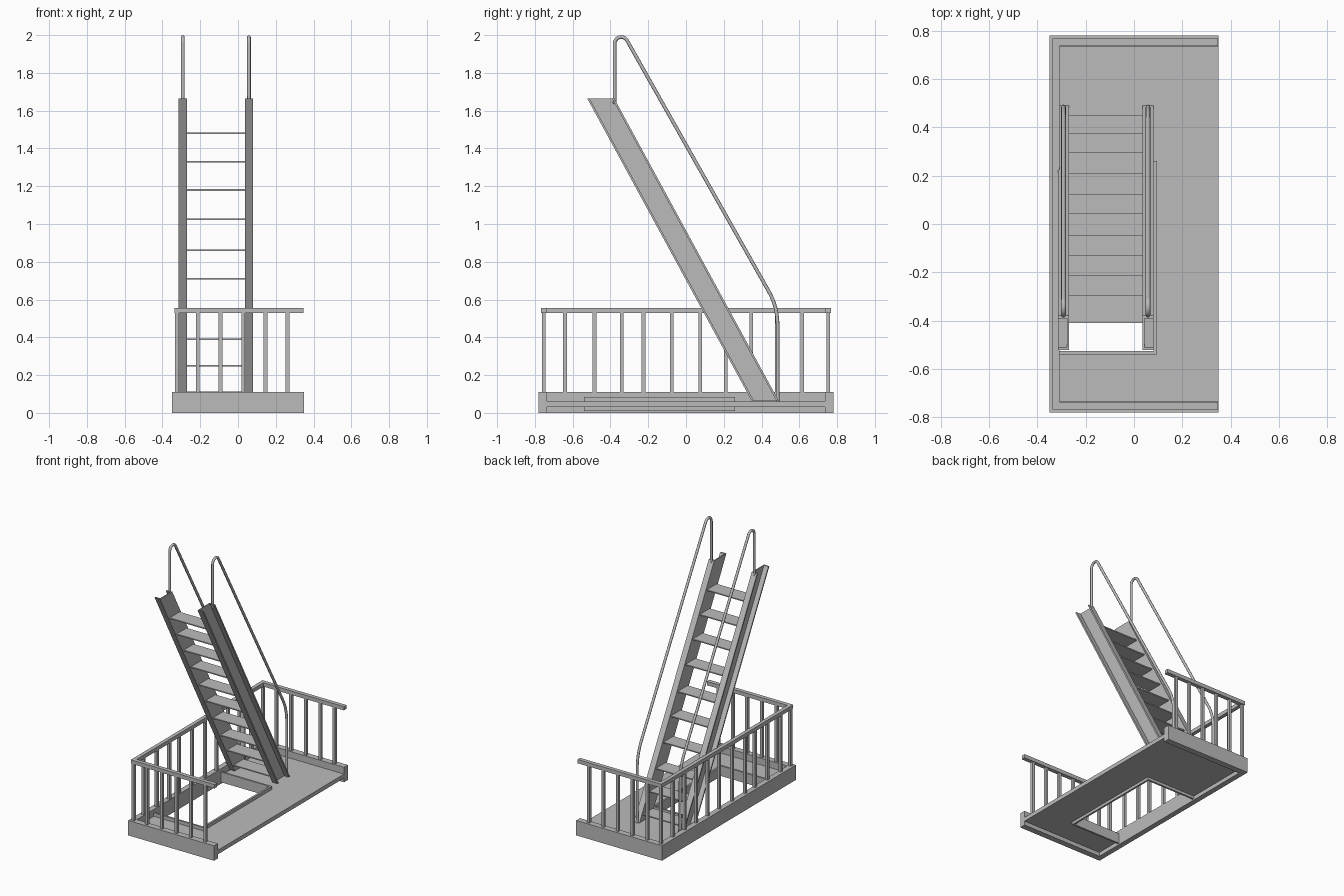
import bpy, bmesh, math
from mathutils import Vector

cube = bpy.data.objects.get("Cube")
if cube:
    bpy.data.objects.remove(cube, do_unlink=True)

steel = bpy.data.materials.new("grey_steel")
steel.use_nodes = True
GREY = (0.5, 0.5, 0.5, 1)
steel.diffuse_color = GREY
steel.node_tree.nodes["Principled BSDF"].inputs["Base Color"].default_value = GREY


def finish(name, bm):
    bmesh.ops.recalc_face_normals(bm, faces=bm.faces)
    mesh = bpy.data.meshes.new(name)
    bm.to_mesh(mesh)
    bm.free()
    mesh.materials.append(steel)
    obj = bpy.data.objects.new(name, mesh)
    bpy.context.collection.objects.link(obj)
    return obj


def prism(name, outline, z0, z1, shift_y=0.0):
    """Extrude a plan outline upward, optionally leaning along y."""
    bm = bmesh.new()
    face = bm.faces.new([bm.verts.new((x, y, z0)) for x, y in outline])
    ext = bmesh.ops.extrude_face_region(bm, geom=[face])
    top = [g for g in ext["geom"] if isinstance(g, bmesh.types.BMVert)]
    bmesh.ops.translate(bm, verts=top, vec=(0, shift_y, z1 - z0))
    return finish(name, bm)


def box(name, x, y, z):
    return prism(name, [(x[0], y[0]), (x[1], y[0]), (x[1], y[1]), (x[0], y[1])], *z)


# Floor plate with the hatch cut out beside the long curb
L, R, END = -0.35, 0.35, 0.78
CURB_X, CURB_Y = -0.31, 0.735
HX, HY0, HY1 = 0.095, -0.54, 0.26
prism("floor", [(CURB_X, -CURB_Y), (R, -CURB_Y), (R, CURB_Y), (CURB_X, CURB_Y),
                (CURB_X, HY1), (HX, HY1), (HX, HY0), (CURB_X, HY0)], 0.03, 0.06)

# Hatch frame standing above and below the floor
T = 0.014
prism("hatch_frame", [(CURB_X, HY0), (HX, HY0), (HX, HY1), (CURB_X, HY1),
                      (CURB_X, HY1 - T), (HX - T, HY1 - T),
                      (HX - T, HY0 + T), (CURB_X, HY0 + T)], 0.01, 0.085)


def u_band(name, x_out, x_in, y_out, y_in, x_end, z0, z1):
    """Three-sided band, open toward +x."""
    prism(name, [(x_end, -y_out), (x_out, -y_out), (x_out, y_out), (x_end, y_out),
                 (x_end, y_in), (x_in, y_in), (x_in, -y_in), (x_end, -y_in)], z0, z1)


# Curb and guard rail
u_band("curb", L, CURB_X, END, CURB_Y, R, 0, 0.11)
u_band("guard_rail", -0.337, -0.309, 0.768, 0.738, 0.347, 0.528, 0.556)

# Balusters
W = 0.01


def baluster(name, x, y):
    box(name, (x - W, x + W), (y - W, y + W), (0.11, 0.53))


POST_X, POST_Y = -0.323, 0.753
for y in (-0.64, -0.485, -0.34, -0.225, -0.075, 0.075, 0.21, 0.345, 0.48, 0.615):
    baluster("side_baluster", POST_X, y)
for side, label in ((-1, "front"), (1, "back")):
    for x in (POST_X, -0.213, -0.093, 0.028, 0.145, 0.262):
        baluster(label + "_baluster", x, side * POST_Y)

# Ladder: leaning channel stringers, flanges outward
MID, INNER, OUTER = -0.117, 0.153, 0.197
FOOT, TOP, RUN = 0.065, 1.665, -0.87
Y0, Y1 = 0.347, 0.49
WEB, FLANGE = 0.008, 0.012
channel = [(INNER, Y0), (OUTER, Y0), (OUTER, Y0 + FLANGE), (INNER + WEB, Y0 + FLANGE),
           (INNER + WEB, Y1 - FLANGE), (OUTER, Y1 - FLANGE), (OUTER, Y1), (INNER, Y1)]

# Handrail path in the y-z plane
R_BEND, CY, CZ = 0.035, -0.343, 1.955
path = [(CY - R_BEND, TOP - 0.03)]
for i in range(11):
    a = math.radians(180 - 150.5 * i / 10)
    path.append((CY + R_BEND * math.cos(a), CZ + R_BEND * math.sin(a)))
p0, p1, p2 = Vector((0.44, 0.64)), Vector((0.485, 0.56)), Vector((0.485, 0.46))
for i in range(9):
    t = i / 8
    path.append(tuple(p0 * (1 - t) ** 2 + p1 * 2 * t * (1 - t) + p2 * t * t))
path.append((p2.x, 0.06))


def pipe(name, x, radius, sides=12):
    """Sweep a round section along the handrail path."""
    bm = bmesh.new()
    pts = [Vector((x, y, z)) for y, z in path]
    side = Vector((1, 0, 0))
    rings = []
    for i, p in enumerate(pts):
        tangent = (pts[min(i + 1, len(pts) - 1)] - p).normalized()
        tangent += (p - pts[max(i - 1, 0)]).normalized()
        normal = tangent.normalized().cross(side)
        rings.append([bm.verts.new(p + radius * (side * math.cos(a) + normal * math.sin(a)))
                      for a in (math.tau * k / sides for k in range(sides))])
    for a, b in zip(rings, rings[1:]):
        for k in range(sides):
            n = (k + 1) % sides
            bm.faces.new((a[k], a[n], b[n], b[k]))
    bm.faces.new(rings[0])
    bm.faces.new(rings[-1])
    obj = finish(name, bm)
    bpy.ops.object.select_all(action="DESELECT")
    obj.select_set(True)
    bpy.context.view_layer.objects.active = obj
    bpy.ops.object.shade_smooth_by_angle(angle=math.radians(40))


for s, label in ((-1, "right"), (1, "left")):
    prism(label + "_stringer", [(MID + s * x, y) for x, y in channel], FOOT, TOP, RUN)
    pipe(label + "_handrail", MID + s * (INNER + OUTER) / 2, 0.0095)

# Treads between the stringers
for z in (0.11, 0.25, 0.39, 0.55, 0.71, 0.86, 1.025, 1.18, 1.33, 1.48):
    nose = Y1 + RUN * (z - FOOT) / (TOP - FOOT) - 0.015
    box("tread", (MID - INNER, MID + INNER), (nose - 0.115, nose), (z - 0.004, z + 0.004))
